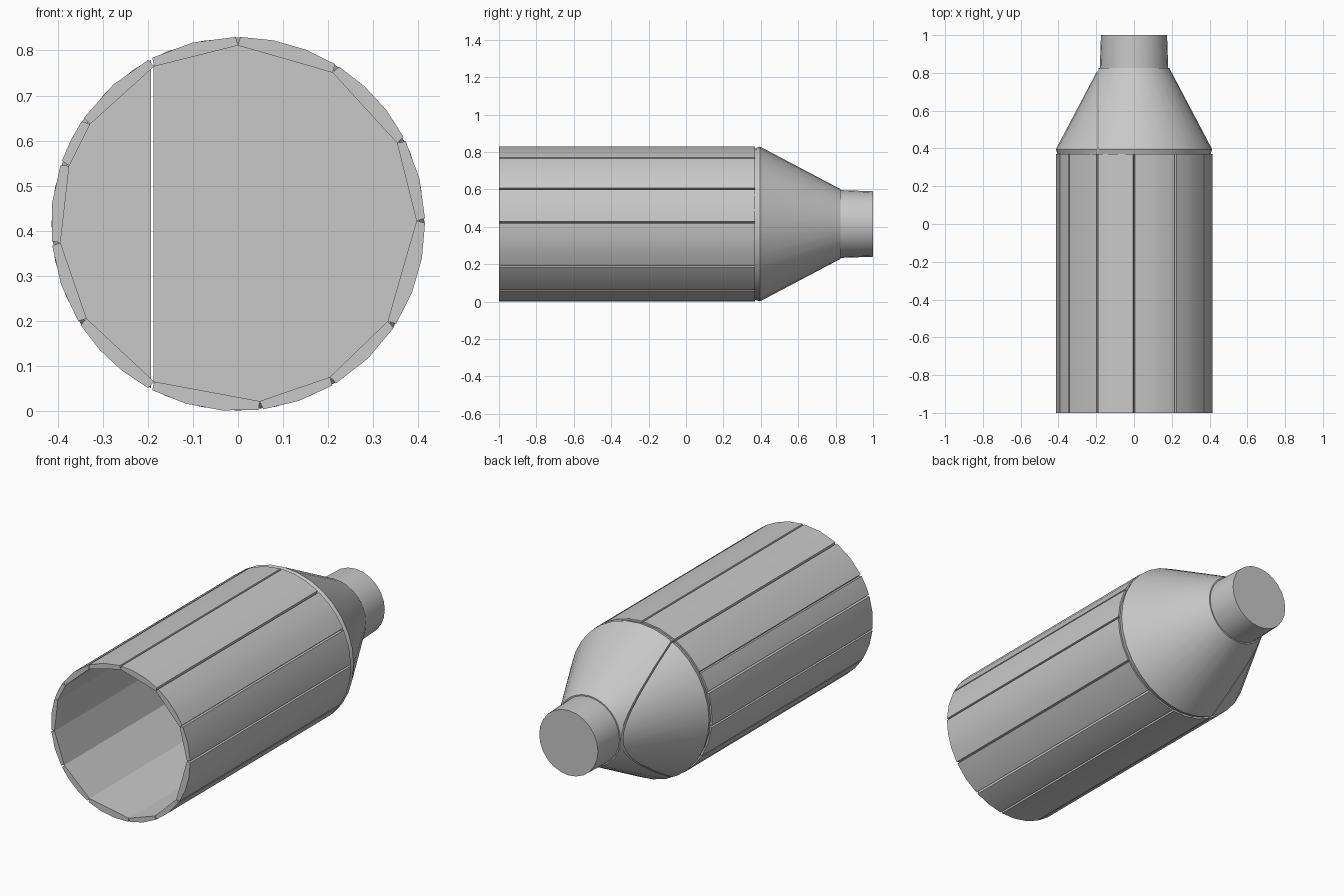
import bpy, bmesh
from math import radians, cos, sin, ceil, pi

if "Cube" in bpy.data.objects:
    bpy.data.objects.remove(bpy.data.objects["Cube"], do_unlink=True)

R, MID = 0.415, 0.415          # outer radius and height of the axis
FRONT, SHOULDER = -1.0, 0.37   # ends of the hollow body

grey = bpy.data.materials.new("plain_grey")
grey.use_nodes = True
colour = (0.58, 0.58, 0.58, 1)
grey.diffuse_color = colour
grey.node_tree.nodes["Principled BSDF"].inputs["Base Color"].default_value = colour


def point(radius, angle, y):
    return (radius * cos(angle), y, MID + radius * sin(angle))


def finish(bm, name):
    bmesh.ops.recalc_face_normals(bm, faces=bm.faces)
    mesh = bpy.data.meshes.new(name)
    bm.to_mesh(mesh)
    bm.free()
    mesh.materials.append(grey)
    ob = bpy.data.objects.new(name, mesh)
    bpy.context.collection.objects.link(ob)
    bpy.ops.object.select_all(action="DESELECT")
    ob.select_set(True)
    bpy.context.view_layer.objects.active = ob
    bpy.ops.object.shade_smooth_by_angle(angle=radians(25))
    return ob


def stave(name, start, end):
    """Plank with a curved outside, flat inside and bevelled long edges."""
    a, b, gap = radians(start), radians(end), radians(0.7)
    steps = ceil((end - start) / 14)
    section = [(R, a + gap + (b - a - 2 * gap) * i / steps) for i in range(steps + 1)]
    section += [(0.396, b), (0.396, a)]
    bm = bmesh.new()
    face = bm.faces.new([bm.verts.new(point(r, t, FRONT)) for r, t in section])
    new = bmesh.ops.extrude_face_region(bm, geom=[face], use_keep_orig=True)["geom"]
    verts = [g for g in new if isinstance(g, bmesh.types.BMVert)]
    bmesh.ops.translate(bm, verts=verts, vec=(0, SHOULDER - FRONT, 0))
    finish(bm, name)


def lathe(profile, sides):
    """Closed solid turned about the long axis from (y, radius) pairs."""
    bm = bmesh.new()
    rings = [[bm.verts.new(point(r, 2 * pi * i / sides, y)) for i in range(sides)]
             for y, r in profile]
    for low, high in zip(rings, rings[1:]):
        for i in range(sides):
            j = (i + 1) % sides
            bm.faces.new((low[i], low[j], high[j], high[i]))
    bm.faces.new(rings[0])
    bm.faces.new(rings[-1])
    bmesh.ops.recalc_face_normals(bm, faces=bm.faces)
    return bm


# Hollow body of uneven staves
seams = [1, 27, 58, 90, 118, 146, 161, 186, 212, 242, 277, 301, 327, 361]
for i, (start, end) in enumerate(zip(seams, seams[1:])):
    stave(f"body_stave_{i + 1}", start, end)

# Tapered shoulder, split by a narrow slit into a main part and a side part
for name, x, side in (("shoulder_main", -0.187, 1), ("shoulder_side", -0.193, -1)):
    bm = lathe([(0.362, 0.403), (0.395, 0.414), (0.825, 0.187)], 32)
    bmesh.ops.bisect_plane(bm, geom=bm.verts[:] + bm.edges[:] + bm.faces[:],
                           plane_co=(x, 0, 0), plane_no=(-side, 0, 0), clear_outer=True)
    bmesh.ops.holes_fill(bm, edges=[e for e in bm.edges if e.is_boundary])
    finish(bm, name)

# Short neck with a flat closed end
finish(lathe([(0.8, 0.181), (0.83, 0.181), (1.0, 0.175)], 24), "neck")
